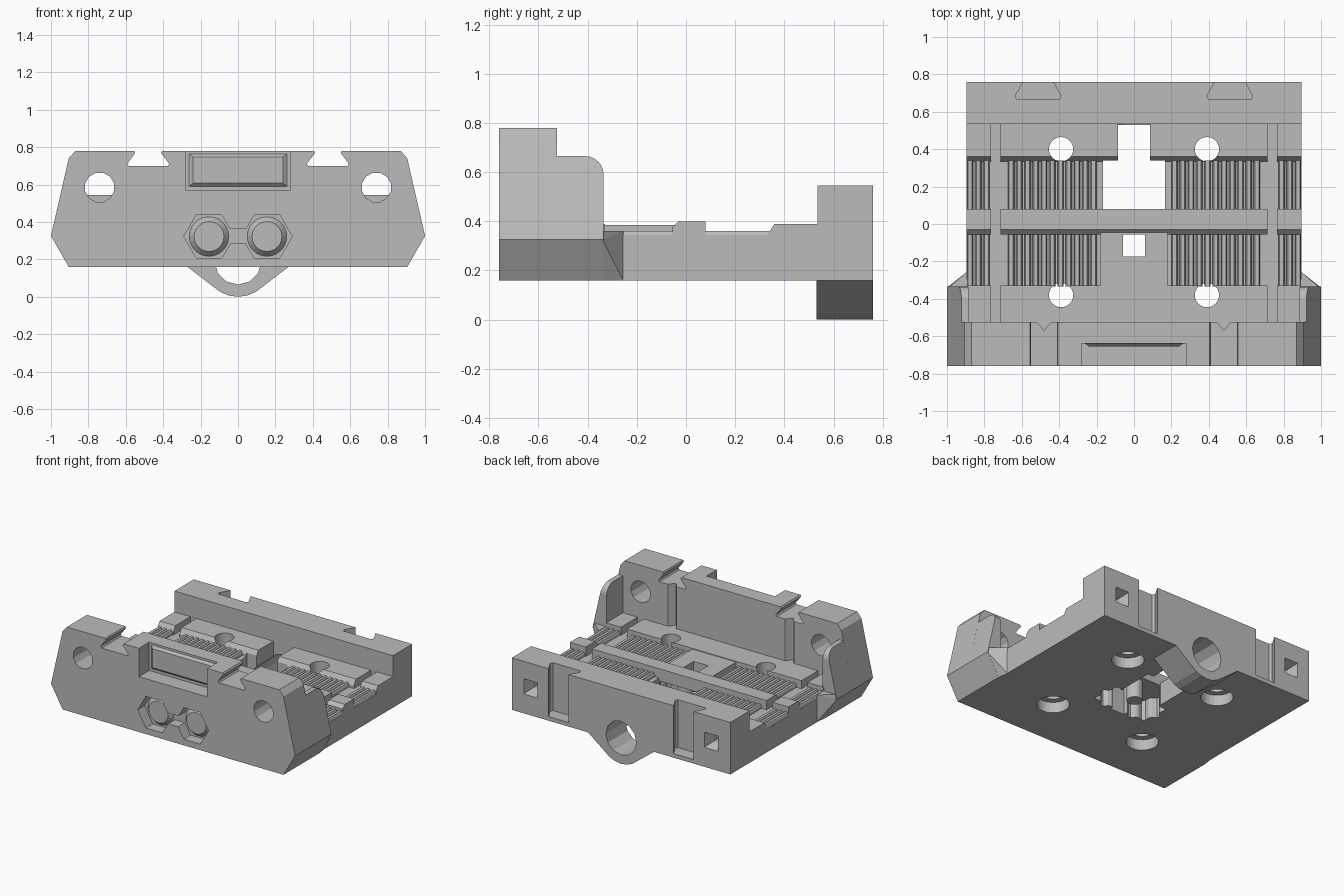
import bpy, bmesh
from math import sin, cos, pi, radians
from mathutils import Vector

old = bpy.data.objects.get("Cube")
if old:
    bpy.data.objects.remove(old, do_unlink=True)

grey = bpy.data.materials.new("plain_grey")
grey.use_nodes = True
grey.diffuse_color = (0.5, 0.5, 0.5, 1)
grey.node_tree.nodes["Principled BSDF"].inputs["Base Color"].default_value = (0.5, 0.5, 0.5, 1)

PLACE = {"x": lambda u, v, w: Vector((w, u, v)),
         "y": lambda u, v, w: Vector((u, w, v)),
         "z": lambda u, v, w: Vector((u, v, w))}


def finish(name, bm):
    bmesh.ops.recalc_face_normals(bm, faces=bm.faces)
    me = bpy.data.meshes.new(name)
    bm.to_mesh(me)
    bm.free()
    me.materials.append(grey)
    ob = bpy.data.objects.new(name, me)
    bpy.context.collection.objects.link(ob)
    return ob


def loft(name, pts, axis, a, b, end=None):
    """Solid between outline pts at a and outline end (or pts) at b."""
    bm = bmesh.new()
    put = PLACE[axis]
    lo = [bm.verts.new(put(u, v, a)) for u, v in pts]
    hi = [bm.verts.new(put(u, v, b)) for u, v in (end or pts)]
    bm.faces.new(lo)
    bm.faces.new(hi)
    for i in range(len(lo)):
        j = (i + 1) % len(lo)
        bm.faces.new((lo[i], lo[j], hi[j], hi[i]))
    return finish(name, bm)


def rect(u0, u1, v0, v1):
    return [(u0, v0), (u1, v0), (u1, v1), (u0, v1)]


def ngon(u, v, r, n, start=0.0):
    return [(u + r * cos(start + 2 * pi * i / n), v + r * sin(start + 2 * pi * i / n)) for i in range(n)]


def box(name, x0, x1, y0, y1, z0, z1):
    return loft(name, rect(x0, x1, y0, y1), "z", z0, z1)


def boolean(target, tool, op="DIFFERENCE"):
    mod = target.modifiers.new(op.lower(), "BOOLEAN")
    mod.operation = op
    mod.solver = "EXACT"
    mod.object = tool
    bpy.context.view_layer.objects.active = target
    bpy.ops.object.modifier_apply(modifier=mod.name)
    bpy.data.objects.remove(tool, do_unlink=True)


def flip(pts, s):
    return [(u * s, v) for u, v in pts]


# Base with back wall and stepped deck, drawn from the side
base = loft("base_and_back_wall", [
    (-0.54, 0.16), (0.76, 0.16), (0.76, 0.545), (0.535, 0.545), (0.535, 0.39),
    (0.36, 0.39), (0.335, 0.35), (0.335, 0.33), (0.08, 0.33), (0.08, 0.4),
    (-0.03, 0.4), (-0.055, 0.375), (-0.055, 0.33), (-0.33, 0.33),
    (-0.33, 0.39), (-0.54, 0.39)], "x", -0.895, 0.895)
boolean(base, box("centre_deck", -0.18, 0.18, -0.34, -0.045, 0.3, 0.385), "UNION")

# Lug for the rod under the back wall
arc = [(0.19 * cos(radians(a)), 0.19 + 0.19 * sin(radians(a))) for a in range(225, 316, 15)]
lug = loft("rod_lug", [(-0.27, 0.16), (-0.27, 0.2)] + [(0.27, 0.2), (0.27, 0.16)] + arc[::-1],
           "y", 0.53, 0.76)
boolean(base, lug, "UNION")

# Rod bore and the central openings
boolean(base, loft("bore", ngon(0, 0.19, 0.125, 12), "y", 0.2, 0.9))
boolean(base, box("rear_slot", -0.085, 0.085, 0.3, 0.535, 0.1, 0.6))
boolean(base, box("main_window", -0.165, 0.165, 0.08, 0.34, 0.1, 0.6))
boolean(base, box("small_window", -0.06, 0.06, -0.175, -0.055, 0.1, 0.6))

# Toothed pocket below the crossbar, with a post
for s in (-1, 1):
    gear = []
    for i in range(32):
        r = 0.14 if i % 4 < 2 else 0.115
        gear.append((s * 0.12 + r * cos(2 * pi * i / 32), -0.04 + r * sin(2 * pi * i / 32)))
    boolean(base, loft("toothed_cut", gear, "z", 0.1, 0.31))
boolean(base, box("pocket_cut", -0.155, 0.155, -0.12, 0.1, 0.1, 0.31))
loft("belt_post", ngon(0, 0.005, 0.055, 16), "z", 0.165, 0.33)

for s in (-1, 1):
    # Long channel in the deck
    boolean(base, box("channel", min(s * 0.715, s * 0.765), max(s * 0.715, s * 0.765),
                      -0.525, 0.534, 0.33, 0.5))
    # Screw holes, widened from below
    for y in (-0.38, 0.4):
        boolean(base, loft("screw_hole", ngon(s * 0.39, y, 0.065, 24), "z", 0.1, 0.6))
        boolean(base, loft("head_hole", ngon(s * 0.39, y, 0.11, 24), "z", 0.1, 0.24))
    # Dovetail groove in the back face
    tail = [(0.43, 0.77), (0.43, 0.755), (0.39, 0.685), (0.4, 0.665), (0.625, 0.665),
            (0.635, 0.685), (0.595, 0.755), (0.595, 0.77)]
    boolean(base, loft("rear_dovetail", flip(tail, s), "z", 0.19, 0.6))
    # Tapered square socket
    boolean(base, loft("socket", rect(s * 0.74 - 0.06, s * 0.74 + 0.06, 0.3, 0.42), "y", 0.77, 0.69,
                       rect(s * 0.74 - 0.03, s * 0.74 + 0.03, 0.33, 0.39)))
    boolean(base, box("socket_end", s * 0.74 - 0.03, s * 0.74 + 0.03, 0.6, 0.7, 0.33, 0.39))

# Belt ribs on the deck
tooth = [(-0.017, 0.32), (-0.017, 0.345), (-0.01, 0.36), (0.01, 0.36), (0.017, 0.345), (0.017, 0.32)]


def rib_row(name, y0, y1, inner):
    bm = bmesh.new()
    pitch = 0.044
    spots = [0.877 - pitch * i for i in range(20)]
    for x in spots:
        if x - 0.017 < inner or 0.695 < x < 0.785:
            continue
        for s in (-1, 1):
            lo = [bm.verts.new((s * x + u, y0, v)) for u, v in tooth]
            hi = [bm.verts.new((s * x + u, y1, v)) for u, v in tooth]
            bm.faces.new(lo)
            bm.faces.new(hi)
            for i in range(len(tooth)):
                j = (i + 1) % len(tooth)
                bm.faces.new((lo[i], lo[j], hi[j], hi[i]))
    finish(name, bm)


rib_row("rear_ribs", 0.075, 0.34, 0.165)
rib_row("front_ribs", -0.335, -0.05, 0.18)

# Front plate with dovetail notches along the top
half = [(0.905, 0.16), (1, 0.325), (0.905, 0.74), (0.87, 0.78), (0.555, 0.78),
        (0.55, 0.768), (0.592, 0.712), (0.585, 0.7), (0.375, 0.7), (0.368, 0.712),
        (0.412, 0.768), (0.405, 0.78)]
plate = loft("front_plate", half + flip(half, -1)[::-1], "y", -0.76, -0.525)
boolean(plate, box("panel_recess", -0.28, 0.28, -0.9, -0.64, 0.57, 0.9))
boolean(plate, box("hex_link", -0.06, 0.06, -0.9, -0.68, 0.285, 0.365))
for s in (-1, 1):
    boolean(plate, loft("rod_hole", ngon(s * 0.74, 0.585, 0.08, 12, pi / 12), "y", -0.9, -0.4))
    boolean(plate, loft("hex_recess", ngon(s * 0.155, 0.322, 0.135, 6), "y", -0.9, -0.68))
    boolean(plate, loft("vee_groove", flip([(0.44, -0.52), (0.48, -0.57), (0.52, -0.52)], s),
                        "z", 0.39, 0.75))
    # Round bosses inside the hex recesses
    loft("round_boss", ngon(s * 0.155, 0.322, 0.11, 24), "y", -0.675, -0.71,
         ngon(s * 0.155, 0.322, 0.08, 24))

# Bevelled raised panel
loft("raised_panel", rect(-0.268, 0.268, 0.585, 0.77), "y", -0.635, -0.655,
     rect(-0.24, 0.24, 0.607, 0.747))

# Side cheeks with a rounded rear corner, and wedges blending into the base
rounded = [(-0.41 + 0.075 * sin(radians(a)), 0.59 + 0.075 * cos(radians(a))) for a in range(0, 91, 15)]
for s, side in ((1, "left"), (-1, "right")):
    section = [(0.885, 0.16), (0.905, 0.16), (1, 0.325), (0.922, 0.665), (0.885, 0.665)]
    cheek = loft(side + "_cheek", flip(section, s), "y", -0.53, -0.3)
    shape = loft("cheek_shape", [(-0.6, 0.1), (-0.6, 0.665)] + rounded + [(-0.335, 0.1)], "x", -1.2, 1.2)
    boolean(cheek, shape, "INTERSECT")
    bm = bmesh.new()
    for x, y, z in [(0.89, -0.34, 0.16), (0.905, -0.34, 0.16), (1, -0.34, 0.325), (0.992, -0.34, 0.36),
                    (0.89, -0.34, 0.36), (0.893, -0.255, 0.16), (0.893, -0.255, 0.36)]:
        bm.verts.new((s * x, y, z))
    bmesh.ops.convex_hull(bm, input=bm.verts)
    finish(side + "_wedge", bm)
